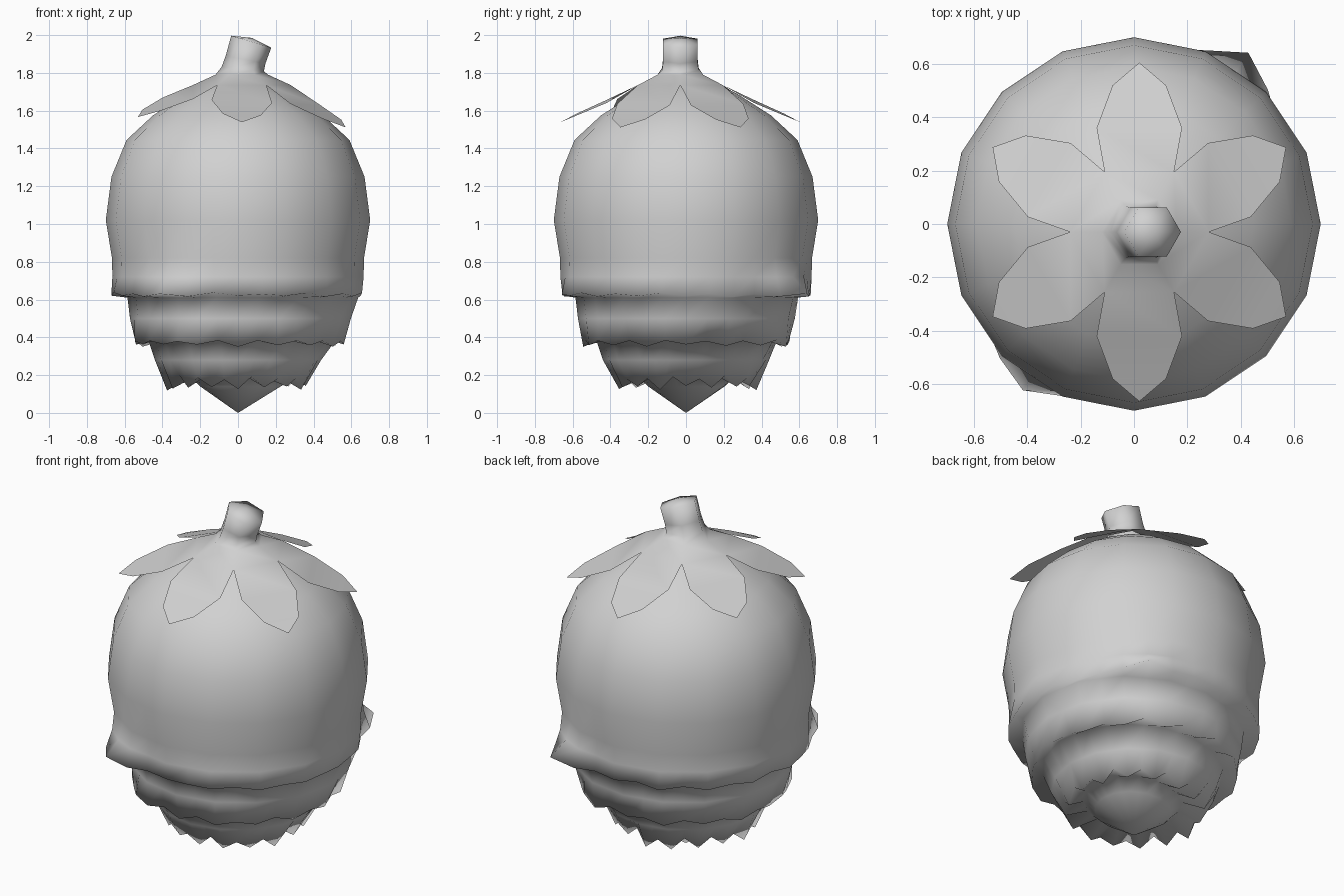
import bpy
import random
from math import cos, sin, pi, tau, radians

cube = bpy.data.objects.get("Cube")
if cube:
    bpy.data.objects.remove(cube, do_unlink=True)
random.seed(4)

# single plain grey
grey = bpy.data.materials.new("mid_grey")
grey.use_nodes = True
colour = (0.64, 0.64, 0.64, 1)
grey.diffuse_color = colour
grey.node_tree.nodes["Principled BSDF"].inputs["Base Color"].default_value = colour


def make(name, verts, faces):
    mesh = bpy.data.meshes.new(name)
    mesh.from_pydata(verts, [], faces)
    mesh.materials.append(grey)
    for face in mesh.polygons:
        face.use_smooth = True
    obj = bpy.data.objects.new(name, mesh)
    bpy.context.collection.objects.link(obj)
    return obj


def bridge(rows, n):
    """Quads between stacked rings of n vertices, ring 0 lowest."""
    return [(k * n + i, k * n + (i + 1) % n, (k + 1) * n + (i + 1) % n, (k + 1) * n + i)
            for k in range(rows - 1) for i in range(n)]


# egg-shaped body whose lower skin overhangs in three ragged steps
def body():
    n = 32
    # radius, height, extra radius on the fuller side, raggedness, corner flare
    profile = [(0.2, 0.14, 0.03, 0, 0), (0.25, 0.19, 0.07, 0, 0),
               (0.365, 0.16, 0, 0.045, 0.2),
               (0.44, 0.28, 0, 0, 0), (0.475, 0.385, 0.05, 0, 0),
               (0.55, 0.37, 0, 0.02, 0.4),
               (0.572, 0.5, 0.03, 0, 0), (0.585, 0.61, 0.06, 0, 0),
               (0.66, 0.625, 0, 0.012, 1),
               (0.665, 0.72, 0, 0, 0.3), (0.667, 0.82, 0, 0, 0),
               (0.7, 1.02, 0, 0, 0), (0.67, 1.25, 0, 0, 0), (0.59, 1.445, 0, 0, 0),
               (0.45, 1.575, 0, 0, 0), (0.27, 1.69, 0, 0, 0), (0.12, 1.76, 0, 0, 0)]
    # two torn corners on opposite sides
    flare = {4: 0.04, 5: 0.1, 6: 0.035}
    verts = []
    for r, z, fuller, jag, corner in profile:
        for i in range(n):
            a = tau * i / n
            rr = r + fuller * max(0, cos(a - pi / 8)) ** 2 + corner * flare.get(i % 16, 0)
            zz = z
            if jag:
                rr += random.uniform(-1, 1) * 0.012
                zz += jag * (1 if i % 2 else -1) * random.uniform(0.3, 1)
            elif i % 2:
                rr *= cos(pi / 16)      # odd columns lie on the flats
            verts.append((rr * cos(a), rr * sin(a), zz))
    faces = bridge(len(profile), n)
    bottom, top = len(verts), len(verts) + 1
    verts += [(0, 0, 0), (0, 0, 1.78)]
    last = (len(profile) - 1) * n
    for i in range(n):
        j = (i + 1) % n
        faces += [(bottom, j, i), (top, last + i, last + j)]
    make("body", verts, faces)


# bent six-sided stem that spreads into six leaves
def stem_and_leaves():
    cx, cy = 0.02, -0.03
    verts, faces = [], []
    # rings: centre x, radius, height, tilt towards +x
    rings = [(0.02, 0.14, 1.79, 0), (0.025, 0.112, 1.82, 0.1), (0.04, 0.105, 1.87, 0.2),
             (0.07, 0.106, 1.965, 0.3)]
    for x, r, z, tilt in rings:
        for i in range(6):
            a = tau * i / 6
            verts.append((x + r * cos(a), cy + r * sin(a), z - tilt * r * cos(a)))
    faces += bridge(len(rings), 6)
    tip = len(verts)
    verts.append((0.075, cy, 1.985))
    faces += [(tip, 18 + i, 18 + (i + 1) % 6) for i in range(6)]

    # notches between leaves
    notch = len(verts)
    for i in range(6):
        a = tau * i / 6
        verts.append((cx + 0.26 * cos(a), cy + 0.26 * sin(a), 1.735))
    # each leaf: side pair, shoulder pair, point; the whole star leans to +x
    for i in range(6):
        j, a = (i + 1) % 6, radians(30 + 60 * i)
        s = len(verts)
        for along, across, z in ((0.39, -0.16, 1.65), (0.39, 0.16, 1.65),
                                 (0.55, -0.1, 1.58), (0.55, 0.1, 1.58), (0.635, 0, 1.54)):
            x = cx + along * cos(a) - across * sin(a)
            y = cy + along * sin(a) + across * cos(a)
            verts.append((x, y, z - 0.05 * x))
        faces += [(i, notch + i, notch + j, j), (notch + i, s, s + 1, notch + j),
                  (s, s + 2, s + 3, s + 1), (s + 2, s + 4, s + 3)]
    make("stem_and_leaves", verts, faces)


body()
stem_and_leaves()
